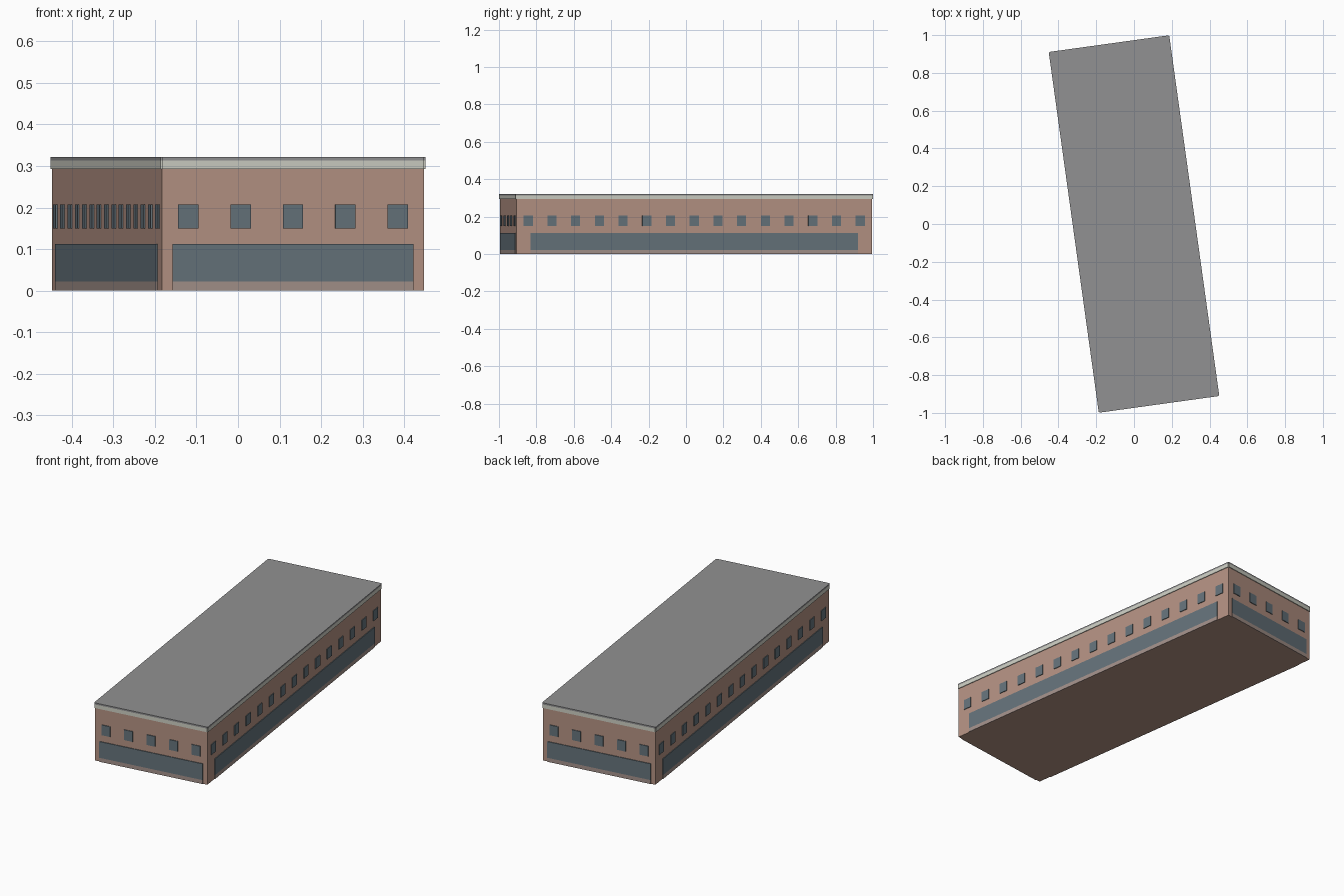
import bpy, bmesh, math
from mathutils import Matrix, Vector

cube = bpy.data.objects.get("Cube")
if cube:
    bpy.data.objects.remove(cube, do_unlink=True)

WIDTH, LENGTH, HEIGHT = 0.636, 1.92, 0.322
TURN = Matrix.Rotation(math.radians(7.9), 4, 'Z')
DEPTH = 0.004


def material(name, rgb):
    linear = [(((c / 255) + 0.055) / 1.055) ** 2.4 for c in rgb] + [1]
    mat = bpy.data.materials.new(name)
    mat.use_nodes = True
    mat.diffuse_color = linear
    mat.node_tree.nodes["Principled BSDF"].inputs["Base Color"].default_value = linear
    return mat


brick = material("brick", (180, 146, 131))
glass = material("blue grey glass", (101, 115, 123))
trim = material("pale trim", (205, 206, 195))
plinth = material("plinth stone", (163, 145, 138))
roof = material("roof grey", (145, 145, 146))


def add_box(bm, center, size):
    matrix = Matrix.Translation(center) @ Matrix.Diagonal((*size, 1))
    bmesh.ops.create_cube(bm, size=1, matrix=matrix)


def finish(bm, name, mats, matrix):
    mesh = bpy.data.meshes.new(name)
    bm.to_mesh(mesh)
    bm.free()
    for mat in mats:
        mesh.materials.append(mat)
    obj = bpy.data.objects.new(name, mesh)
    obj.matrix_world = matrix
    bpy.context.collection.objects.link(obj)
    return obj


def plates(name, mat, matrix, spans, low, high, depth=DEPTH):
    """Thin plates on a wall: each span is (centre, width) along it."""
    bm = bmesh.new()
    for mid, width in spans:
        add_box(bm, Vector((mid, -depth / 2, (low + high) / 2)), (width, depth, high - low))
    finish(bm, name, [mat], matrix)


# Brick block with a grey flat roof
bm = bmesh.new()
add_box(bm, Vector((0, 0, HEIGHT / 2)), (WIDTH, LENGTH, HEIGHT))
bm.normal_update()
for face in bm.faces:
    face.material_index = int(face.normal.z > 0.5)
finish(bm, "building_block", [brick, roof], TURN)

# Each wall: name, quarter turns, wall length, distance out, window count
walls = [("front", 0, WIDTH, LENGTH / 2, 5), ("left", 1, LENGTH, WIDTH / 2, 15),
         ("back", 2, WIDTH, LENGTH / 2, 5), ("right", 3, LENGTH, WIDTH / 2, 15)]
for side, quarter, span, out, count in walls:
    frame = TURN @ Matrix.Rotation(quarter * math.pi / 2, 4, 'Z') @ Matrix.Translation((0, -out, 0))
    bay = span / count
    # Upper windows, one per bay
    windows = [((i + 0.5) * bay - span / 2, 0.049) for i in range(count)]
    plates(side + "_windows", glass, frame, windows, 0.15, 0.207)
    # Ground floor glazing over a low plinth
    plates(side + "_shopfront", glass, frame, [(0, span * 0.92)], 0.022, 0.112)
    plates(side + "_plinth", plinth, frame, [(0, span * 0.92)], 0, 0.022)
    # Pale cornice under a grey coping
    plates(side + "_cornice", trim, frame, [(0, span)], 0.293, 0.313)
    plates(side + "_coping", roof, frame, [(0, span)], 0.313, HEIGHT)
